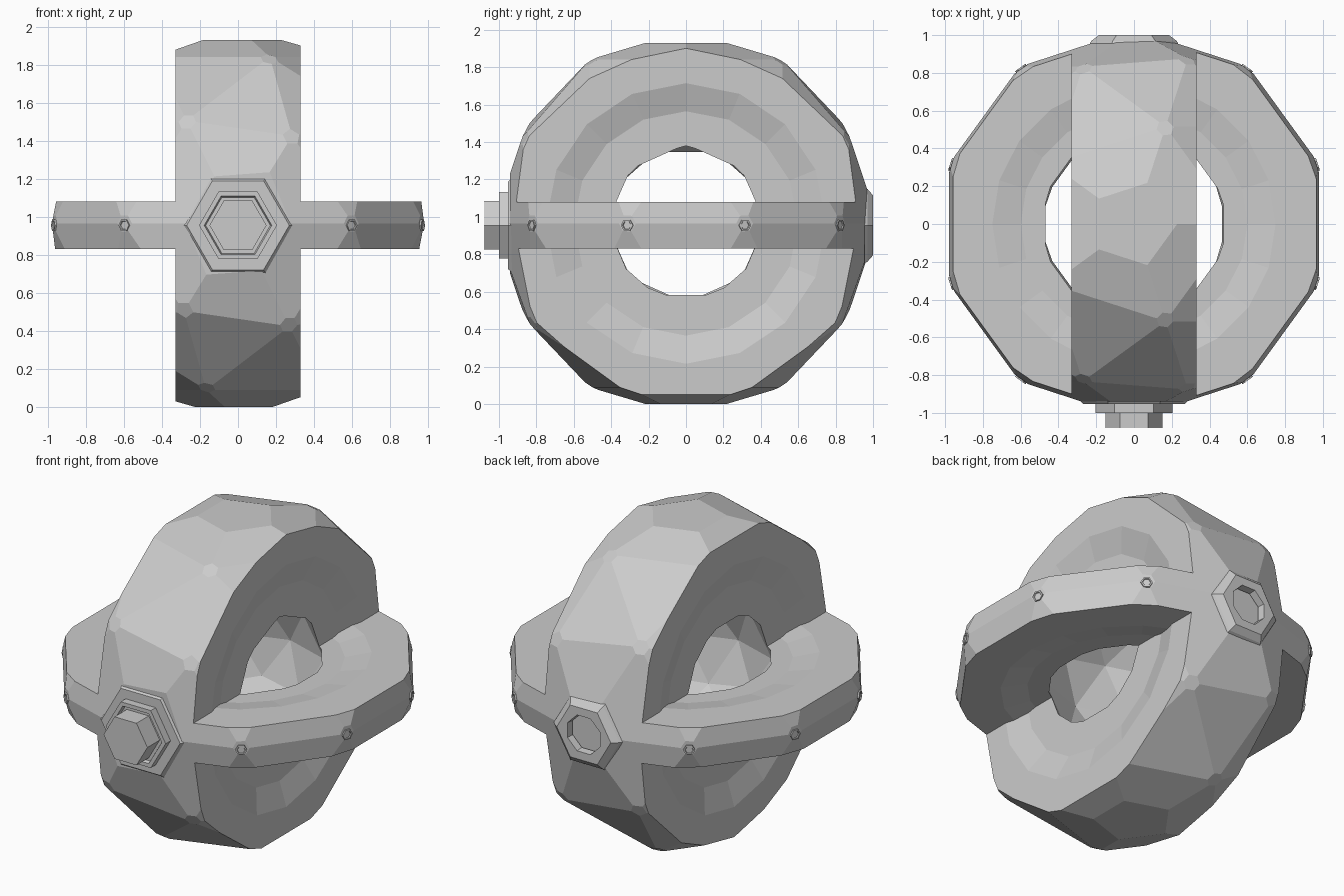
import bpy, bmesh, math
from mathutils import Vector, Matrix

if "Cube" in bpy.data.objects:
    bpy.data.objects.remove(bpy.data.objects["Cube"])

C = Vector((0, 0, 0.965))      # centre of the ball
R = 1.03                       # outer faceted radius


def make_object(name, bm):
    bmesh.ops.recalc_face_normals(bm, faces=bm.faces[:])
    mesh = bpy.data.meshes.new(name)
    bm.to_mesh(mesh)
    bm.free()
    obj = bpy.data.objects.new(name, mesh)
    bpy.context.collection.objects.link(obj)
    return obj


def slice_off(bm, normal, dist):
    """Cut a convex solid flat at a distance along a direction."""
    n = Vector(normal)
    geom = bm.verts[:] + bm.edges[:] + bm.faces[:]
    cut = bmesh.ops.bisect_plane(bm, geom=geom, plane_co=C + n * dist,
                                 plane_no=n, clear_outer=True, dist=1e-5)
    edges = [e for e in cut["geom_cut"] if isinstance(e, bmesh.types.BMEdge)]
    if edges:
        bmesh.ops.contextual_create(bm, geom=edges)


def ball_slab(name, axis, lo, hi):
    """Faceted ball with trimmed corners, sliced down to a slab."""
    bm = bmesh.new()
    bmesh.ops.create_icosphere(bm, subdivisions=2, radius=R,
                               matrix=Matrix.Translation(C))
    bmesh.ops.bevel(bm, geom=bm.verts[:], offset=0.05, segments=1,
                    affect='VERTICES', profile=0.5)
    for normal, dist in (((0, 0, 1), 0.965), ((0, 0, -1), 0.965),
                         ((0, -1, 0), 0.94), ((0, 1, 0), 0.968)):
        slice_off(bm, normal, dist)
    a = Vector(axis)
    slice_off(bm, a, hi)
    slice_off(bm, -a, -lo)
    return make_object(name, bm)


def loft(name, rings, sides, direction, origin=C, turn=0.0):
    """Polygon rings (radius, distance) stacked along a direction, capped."""
    m = Matrix.Translation(origin) @ Vector(direction).to_track_quat('Z', 'Y').to_matrix().to_4x4()
    bm = bmesh.new()
    loops = []
    for r, d in rings:
        loops.append([bm.verts.new(m @ Vector((r * math.cos(turn + math.tau * i / sides),
                                               r * math.sin(turn + math.tau * i / sides), d)))
                      for i in range(sides)])
    for a, b in zip(loops, loops[1:]):
        for i in range(sides):
            j = (i + 1) % sides
            bm.faces.new((a[i], a[j], b[j], b[i]))
    bm.faces.new(loops[0])
    bm.faces.new(loops[-1])
    return make_object(name, bm)


def boolean(obj, cutter, op='DIFFERENCE'):
    mod = obj.modifiers.new("bool", 'BOOLEAN')
    mod.operation, mod.solver, mod.object = op, 'EXACT', cutter
    dg = bpy.context.evaluated_depsgraph_get()
    mesh = bpy.data.meshes.new_from_object(obj.evaluated_get(dg))
    obj.modifiers.clear()
    obj.data = mesh
    bpy.data.objects.remove(cutter)


# two crossing rings with dished side faces
body = ball_slab("crossed_rings", (1, 0, 0), -0.33, 0.33)
flat = ball_slab("flat_ring", (0, 0, 1), -0.135, 0.115)
for s in (1, -1):
    boolean(body, loft("cutter", [(0.6, 0.285), (0.75, 0.33), (0.783, 0.34)], 16, (s, 0, 0)))
    top = 0.115 if s > 0 else 0.135
    boolean(flat, loft("cutter", [(0.6, top - 0.03), (0.75, top), (0.8, top + 0.01)], 20, (0, 0, s)))
boolean(body, flat, 'UNION')

# hollow faceted centre
bm = bmesh.new()
bmesh.ops.create_icosphere(bm, subdivisions=2, radius=0.51, matrix=Matrix.Translation(C))
boolean(body, make_object("cutter", bm))

# sockets for the front and back fittings
hub = Vector((0, 0, 0.955))
boolean(body, loft("cutter", [(0.15, 0.86), (0.15, 1.1)], 6, (0, -1, 0), hub))
boolean(body, loft("cutter", [(0.14, 0.9), (0.14, 1.1)], 8, (0, 1, 0), hub, math.pi / 8))

# front stepped hexagonal fitting
loft("front_plate", [(0.29, 0.93), (0.27, 0.952), (0.19, 0.952), (0.16, 0.9)], 6, (0, -1, 0), hub).hide_render = False
plate = bpy.data.objects["front_plate"]
boolean(plate, loft("cutter", [(0.15, 0.8), (0.15, 1.1)], 6, (0, -1, 0), hub))
loft("front_socket", [(0.205, 0.92), (0.205, 1.0), (0.178, 1.0), (0.17, 0.98), (0.15, 0.98),
                      (0.135, 0.93), (0.11, 0.92), (0.075, 0.88)], 6, (0, -1, 0), hub)

# back tapered hexagonal fitting with eight-sided recess
back = loft("back_socket", [(0.235, 0.955), (0.225, 0.97), (0.185, 1.0), (0.185, 1.0)][:3], 6, (0, 1, 0), hub)
boolean(back, loft("cutter", [(0.11, 0.9), (0.125, 1.05)], 8, (0, 1, 0), hub, math.pi / 8))
loft("back_socket_floor", [(0.14, 0.9), (0.14, 0.945)], 8, (0, 1, 0), hub, math.pi / 8)

# small hexagonal studs around the flat ring
for k in range(10):
    a = math.radians(18 + 36 * k)
    d = Vector((math.cos(a), math.sin(a), 0))
    if abs(d.x) > 0.1:
        loft("ring_stud", [(0.034, 0.98), (0.034, 1.024), (0.025, 1.024), (0.022, 1.018)],
             6, d, hub)
